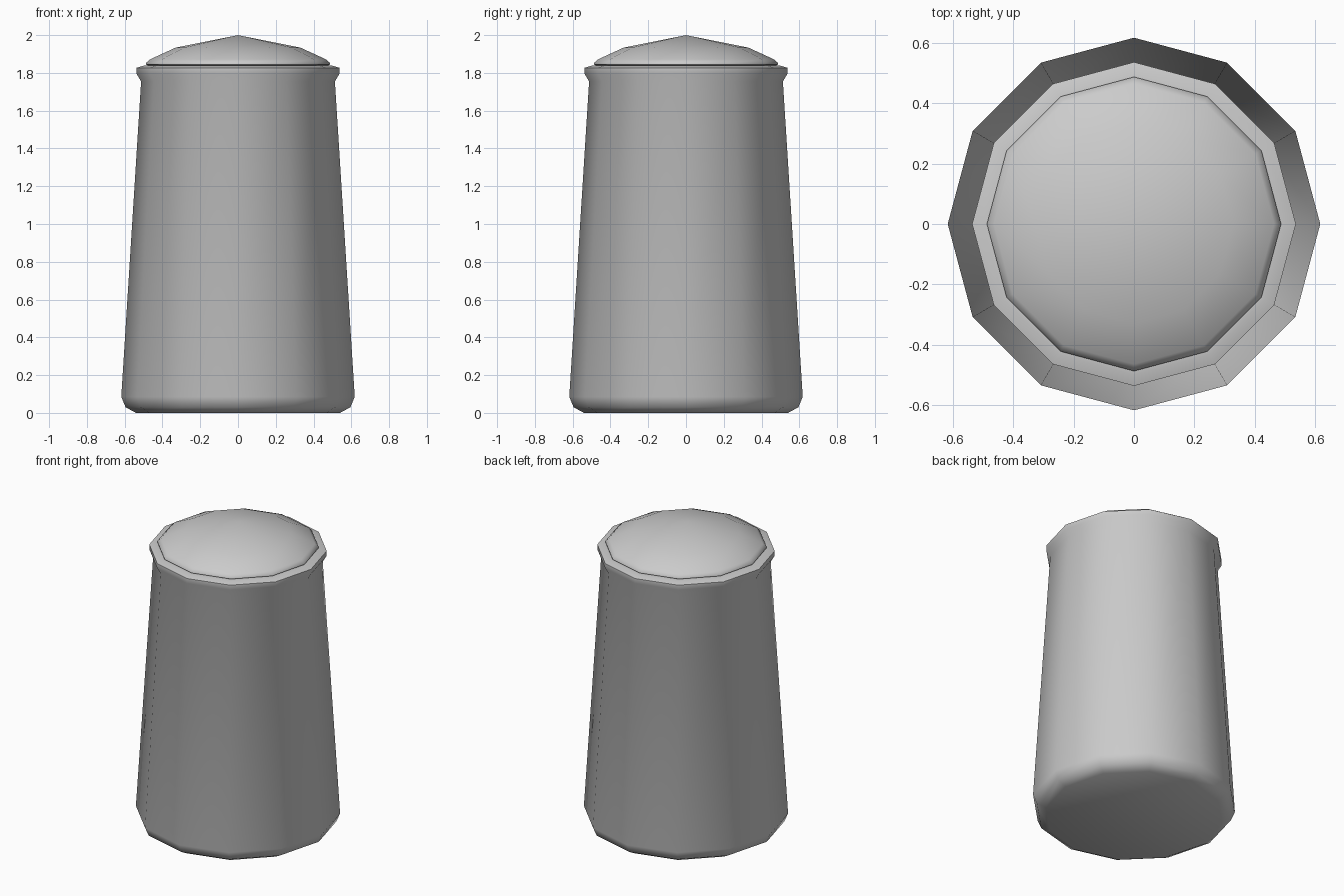
import bpy, bmesh, math

if "Cube" in bpy.data.objects:
    bpy.data.objects.remove(bpy.data.objects["Cube"])

SIDES = 12

def lathe(name, profile):
    """Revolve an (r, z) profile around z; closes both ends."""
    bm = bmesh.new()
    rings = []
    for r, z in profile:
        if r == 0:
            rings.append([bm.verts.new((0, 0, z))] * SIDES)
        else:
            rings.append([bm.verts.new((r * math.cos(2 * math.pi * i / SIDES),
                                        r * math.sin(2 * math.pi * i / SIDES), z))
                          for i in range(SIDES)])
    for a, b in zip(rings, rings[1:]):
        for i in range(SIDES):
            j = (i + 1) % SIDES
            quad = [a[i], a[j], b[j], b[i]]
            bm.faces.new(list(dict.fromkeys(quad)))
    for ring in (rings[0], rings[-1]):
        if ring[0] is not ring[1]:
            bm.faces.new(ring)
    bmesh.ops.recalc_face_normals(bm, faces=bm.faces)
    mesh = bpy.data.meshes.new(name)
    bm.to_mesh(mesh)
    bm.free()
    obj = bpy.data.objects.new(name, mesh)
    bpy.context.collection.objects.link(obj)
    bpy.context.view_layer.objects.active = obj
    obj.select_set(True)
    bpy.ops.object.shade_smooth_by_angle(angle=math.radians(50))
    obj.select_set(False)
    return obj

# Tapered body with rounded foot and rolled rim
lathe("body", [(0.54, 0), (0.595, 0.03), (0.618, 0.085), (0.513, 1.755),
               (0.537, 1.795), (0.537, 1.827), (0.50, 1.838), (0.475, 1.838)])

# Shallow domed lid resting on the rim
lathe("lid", [(0.475, 1.838), (0.488, 1.845), (0.488, 1.852),
              (0.465, 1.872), (0.33, 1.934), (0, 2.0)])
